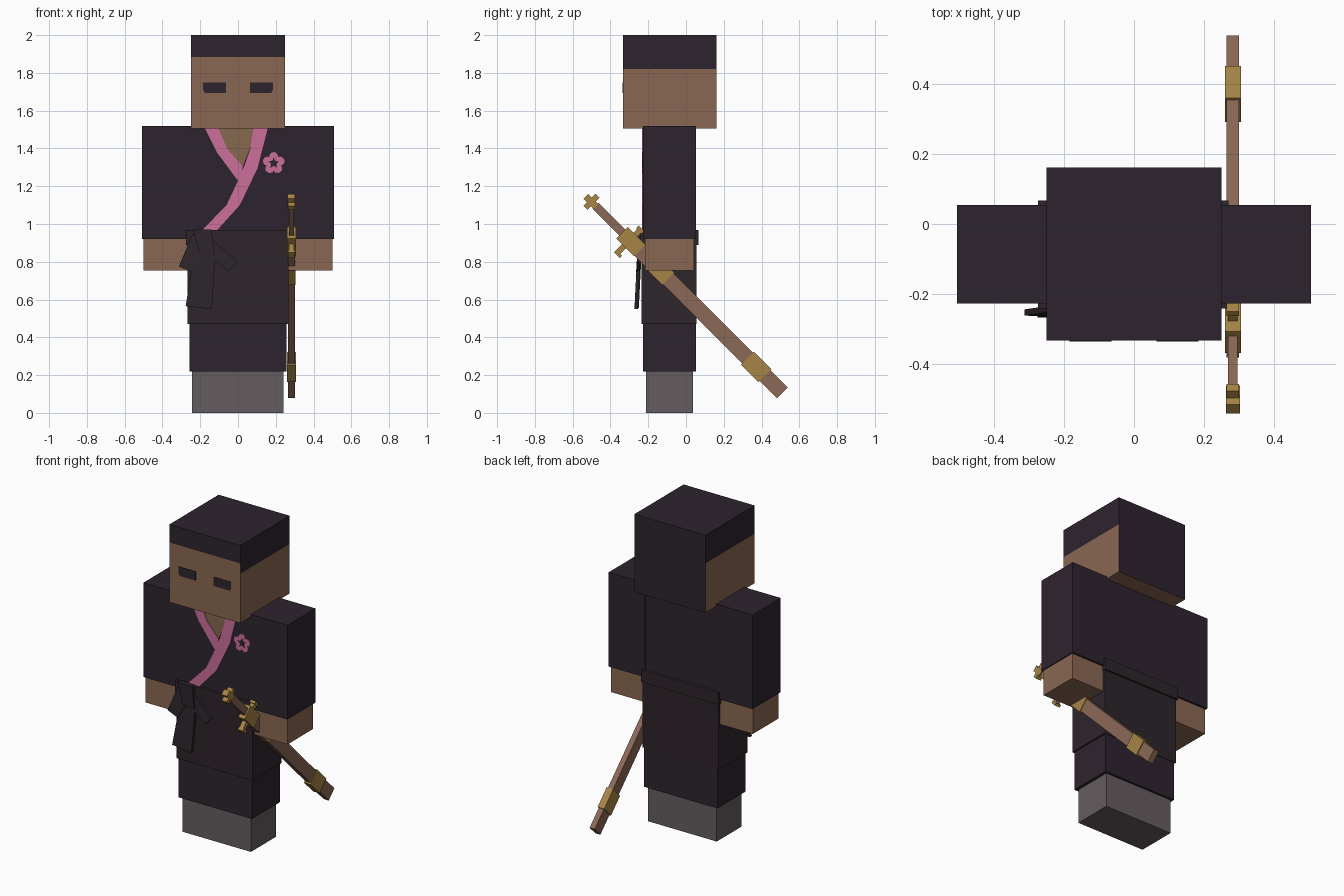
import bpy, bmesh, math
from mathutils import Vector

if "Cube" in bpy.data.objects:
    bpy.data.objects.remove(bpy.data.objects["Cube"])


def material(name, r, g, b):
    m = bpy.data.materials.new(name)
    m.diffuse_color = (r, g, b, 1)
    m.use_nodes = True
    m.node_tree.nodes["Principled BSDF"].inputs["Base Color"].default_value = m.diffuse_color
    return m


ROBE = material("dark_plum", 0.027, 0.017, 0.028)
WRAP = material("dark_charcoal_plum", 0.026, 0.018, 0.024)
SKIN = material("skin_brown", 0.255, 0.136, 0.085)
NECK = material("neck_brown", 0.238, 0.138, 0.076)
PINK = material("pink", 0.604, 0.162, 0.328)
GREY = material("grey", 0.130, 0.107, 0.114)
GOLD = material("gold", 0.381, 0.235, 0.061)
WOOD = material("wood_brown", 0.258, 0.138, 0.093)


def finish(bm, name, *mats):
    bmesh.ops.recalc_face_normals(bm, faces=bm.faces)
    me = bpy.data.meshes.new(name)
    bm.to_mesh(me)
    bm.free()
    ob = bpy.data.objects.new(name, me)
    bpy.context.collection.objects.link(ob)
    for m in mats:
        me.materials.append(m)
    return ob


def box_mesh(x, y, z):
    bm = bmesh.new()
    bmesh.ops.create_cube(bm, size=1)
    for v in bm.verts:
        v.co = [lo + (c + 0.5) * (hi - lo) for c, (lo, hi) in zip(v.co, (x, y, z))]
    return bm


def box(name, x, y, z, mat):
    return finish(box_mesh(x, y, z), name, mat)


def plate(name, points, y, depth, mat, lean=0.0):
    """Extrude an x-z outline backwards; lean moves lower points forward."""
    bm = bmesh.new()
    top = max(p[1] for p in points)
    vs = [bm.verts.new((px, y - lean * (top - pz), pz)) for px, pz in points]
    f = bm.faces.new(vs)
    out = bmesh.ops.extrude_face_region(bm, geom=[f])["geom"]
    for v in out:
        if isinstance(v, bmesh.types.BMVert):
            v.co.y += depth
    return finish(bm, name, mat)


def circle(cx, cz, r, n, inner=None):
    pts = []
    for i in range(n):
        a = math.pi / 2 + 2 * math.pi * i / n
        rr = inner if inner and i % 2 else r
        pts.append((cx + rr * math.cos(a), cz + rr * math.sin(a)))
    return pts


# Head, with the hairline lower at the sides and a fully covered back
bm = box_mesh((-0.25, 0.25), (-0.333, 0.162), (1.505, 2.0))
for h in (1.82, 1.885):
    bmesh.ops.bisect_plane(bm, geom=bm.verts[:] + bm.edges[:] + bm.faces[:],
                           plane_co=(0, 0, h), plane_no=(0, 0, 1))
bmesh.ops.recalc_face_normals(bm, faces=bm.faces)
for f in bm.faces:
    n, z = f.normal, f.calc_center_median().z
    line = 1.885 if n.y < -0.5 else 1.82
    f.material_index = int(n.y > 0.5 or (z > line and n.z > -0.5))
finish(bm, "head", SKIN, ROBE)

# Eyes
for s, side in ((-1, "left"), (1, "right")):
    plate(side + "_eye", [(s * 0.064, 1.75), (s * 0.185, 1.75), (s * 0.185, 1.71),
                          (s * 0.175, 1.693), (s * 0.064, 1.693)], -0.336, 0.006, ROBE)

# Body and arms
box("torso", (-0.252, 0.252), (-0.226, 0.05), (0.85, 1.517), ROBE)
for s, side in ((-1, "left"), (1, "right")):
    box(side + "_sleeve", sorted((s * 0.25, s * 0.507)), (-0.228, 0.054), (0.92, 1.52), ROBE)
    box(side + "_hand", sorted((s * 0.255, s * 0.5)), (-0.216, 0.042), (0.755, 0.93), SKIN)

# Skirt, wrap, belt and boots
box("skirt", (-0.258, 0.258), (-0.228, 0.052), (0.22, 0.6), ROBE)
box("waist_wrap", (-0.268, 0.267), (-0.236, 0.056), (0.47, 0.92), WRAP)
box("belt", (-0.275, 0.271), (-0.242, 0.067), (0.89, 0.967), WRAP)
box("boots", (-0.243, 0.24), (-0.213, 0.038), (0.0, 0.23), GREY)

# Open collar and its pink trim
plate("neck_opening", [(-0.12, 1.515), (0.1, 1.515), (0.07, 1.42), (0.025, 1.305),
                       (-0.06, 1.39)], -0.229, 0.006, NECK)
plate("left_collar", [(-0.18, 1.515), (-0.108, 1.515), (-0.055, 1.395), (0.025, 1.305),
                      (0.01, 1.225), (-0.005, 1.235), (-0.112, 1.38)], -0.232, 0.008, PINK)
plate("right_collar", [(0.083, 1.515), (0.162, 1.515), (0.106, 1.295), (0.012, 1.10),
                       (-0.11, 0.965), (-0.195, 0.965), (-0.063, 1.10), (0.0, 1.235),
                       (0.032, 1.31), (0.065, 1.405)], -0.234, 0.009, PINK)

# Flower badge
FX, FZ = 0.189, 1.322
for i in range(5):
    a = math.pi / 2 + i * 2 * math.pi / 5
    plate("petal_%d" % (i + 1), circle(FX + 0.035 * math.cos(a), FZ + 0.035 * math.sin(a), 0.024, 10),
          -0.230 - 0.0002 * i, 0.006, PINK)
plate("flower_centre", circle(FX, FZ, 0.032, 10, 0.013), -0.233, 0.006, ROBE)

# Sash bow
plate("bow_left_loop", [(-0.24, 0.95), (-0.17, 0.87), (-0.24, 0.745), (-0.313, 0.775)],
      -0.252, 0.018, WRAP, 0.06)
plate("bow_right_loop", [(-0.15, 0.93), (-0.005, 0.80), (-0.05, 0.75), (-0.17, 0.85)],
      -0.252, 0.018, WRAP, 0.06)
plate("bow_left_tail", [(-0.23, 0.85), (-0.15, 0.85), (-0.18, 0.555), (-0.277, 0.565)],
      -0.253, 0.018, WRAP, 0.05)
plate("bow_right_tail", [(-0.18, 0.85), (-0.12, 0.85), (-0.138, 0.55), (-0.207, 0.558)],
      -0.258, 0.018, WRAP, 0.05)
plate("bow_knot", [(-0.24, 0.972), (-0.14, 0.972), (-0.122, 0.835), (-0.2, 0.835)],
      -0.266, 0.03, WRAP)

# Sheathed sword, laid out along a slanted axis
ORIGIN = Vector((0.283, -0.5, 1.117))
R = math.sqrt(0.5)
ALONG, ACROSS = Vector((0, R, -R)), Vector((0, R, R))


def sword_part(name, s, p, half_x, mat):
    bm = box_mesh((-half_x, half_x), s, p)
    for v in bm.verts:
        v.co = ORIGIN + Vector((v.co.x, 0, 0)) + ALONG * v.co.y + ACROSS * v.co.z
    return finish(bm, name, mat)


sword_part("pommel_bar", (-0.015, 0.015), (-0.045, 0.045), 0.018, GOLD)
sword_part("pommel_cap", (-0.042, 0.035), (-0.018, 0.018), 0.02, GOLD)
sword_part("grip", (0.03, 0.25), (-0.023, 0.023), 0.014, WOOD)
sword_part("guard_block", (0.23, 0.363), (-0.045, 0.042), 0.023, GOLD)
sword_part("guard_bar", (0.272, 0.302), (-0.1, 0.085), 0.014, GOLD)
sword_part("guard_upper_tip", (0.265, 0.309), (0.07, 0.088), 0.018, GOLD)
sword_part("guard_lower_tip", (0.272, 0.315), (-0.105, -0.088), 0.018, GOLD)
sword_part("scabbard", (0.36, 1.43), (-0.04, 0.04), 0.018, WOOD)
sword_part("scabbard_throat", (0.45, 0.575), (-0.047, 0.045), 0.022, GOLD)
sword_part("scabbard_band", (1.17, 1.30), (-0.05, 0.047), 0.023, GOLD)
